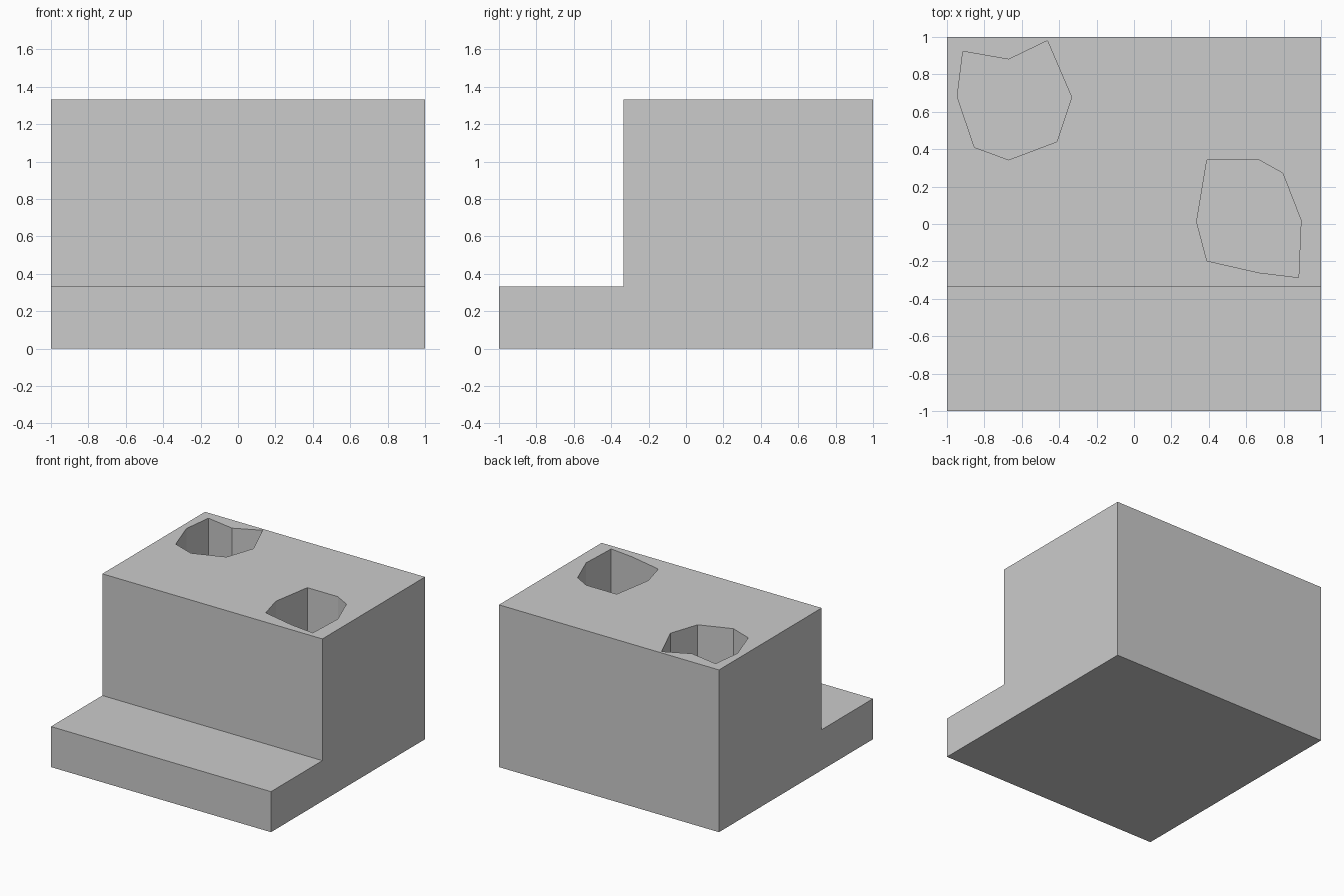
import bpy, bmesh

if "Cube" in bpy.data.objects:
    bpy.data.objects.remove(bpy.data.objects["Cube"])

TOP, STEP, STEP_Y = 1.333, 0.333, -0.333


def prism(name, points, direction):
    """Extrude a closed outline into a solid."""
    bm = bmesh.new()
    face = bm.faces.new([bm.verts.new(p) for p in points])
    ext = bmesh.ops.extrude_face_region(bm, geom=[face], use_keep_orig=True)
    moved = [v for v in ext["geom"] if isinstance(v, bmesh.types.BMVert)]
    bmesh.ops.translate(bm, verts=moved, vec=direction)
    bmesh.ops.recalc_face_normals(bm, faces=bm.faces)
    mesh = bpy.data.meshes.new(name)
    bm.to_mesh(mesh)
    bm.free()
    obj = bpy.data.objects.new(name, mesh)
    bpy.context.collection.objects.link(obj)
    return obj


# Stepped block: side profile extruded across the width
profile = [(-1, 0), (1, 0), (1, TOP), (STEP_Y, TOP), (STEP_Y, STEP), (-1, STEP)]
block = prism("stepped_block", [(-1, y, z) for y, z in profile], (2, 0, 0))

# Irregular pockets sunk into the raised part, down to the step level
outlines = {
    "back_pocket": [(-.915, .923), (-.67, .88), (-.463, .98), (-.333, .677),
                    (-.413, .44), (-.67, .343), (-.853, .41), (-.945, .68)],
    "front_pocket": [(.39, .343), (.667, .343), (.795, .272), (.893, .02),
                     (.88, -.286), (.667, -.26), (.39, -.197), (.335, .012)],
}
for name, outline in outlines.items():
    cutter = prism(name + "_cutter", [(x, y, STEP) for x, y in outline], (0, 0, 1.2))
    cutter.hide_render = True
    cutter.hide_set(True)
    cut = block.modifiers.new(name, 'BOOLEAN')
    cut.operation = 'DIFFERENCE'
    cut.solver = 'EXACT'
    cut.object = cutter
